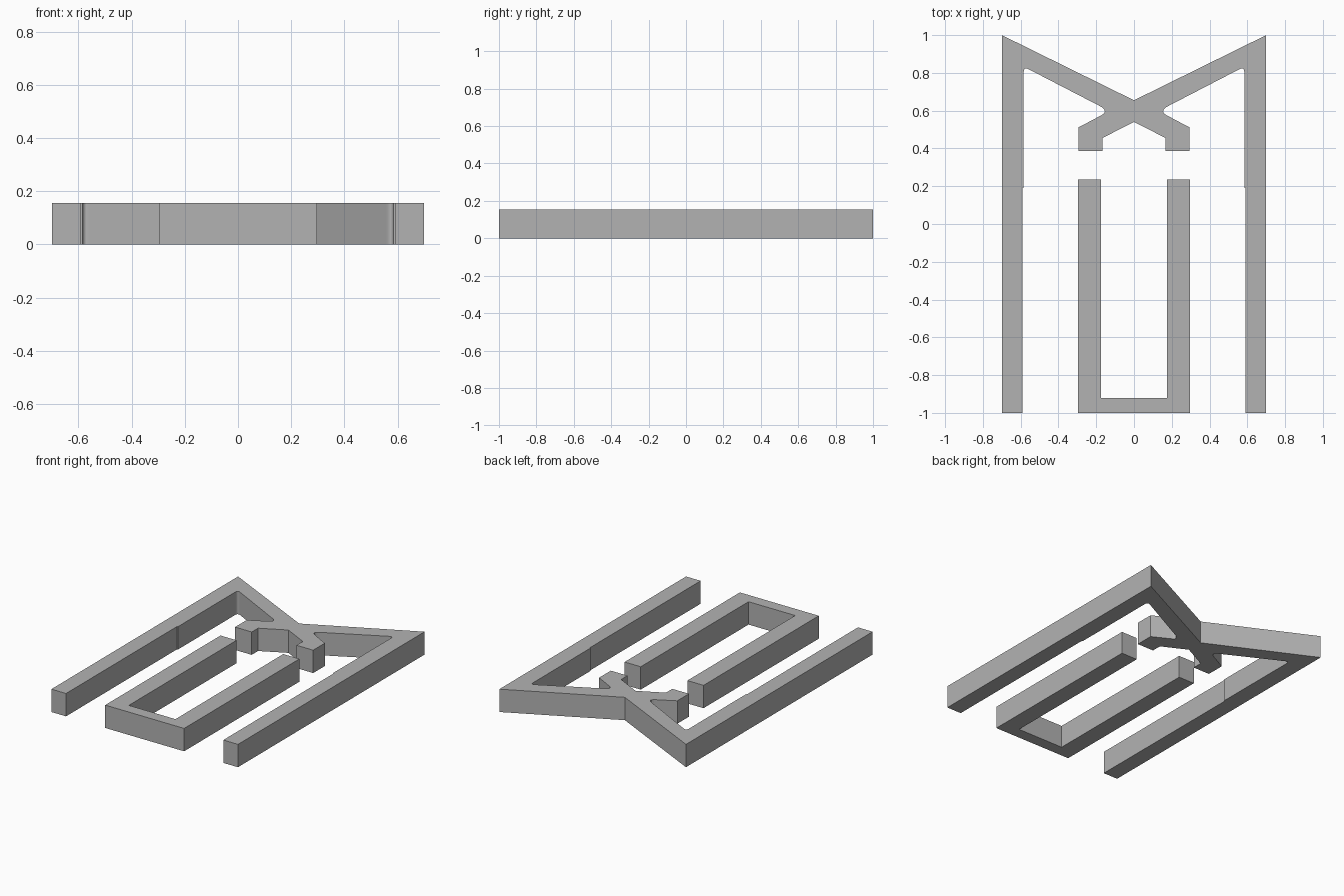
import bpy
import bmesh
from mathutils import Vector

HEIGHT = 0.155

cube = bpy.data.objects.get("Cube")
if cube:
    bpy.data.objects.remove(cube, do_unlink=True)

# Single plain grey
grey = bpy.data.materials.new("plain_grey")
grey.use_nodes = True
grey.diffuse_color = (0.45, 0.45, 0.45, 1)
grey.node_tree.nodes["Principled BSDF"].inputs["Base Color"].default_value = grey.diffuse_color


def rounded(points, steps=6):
    """Replace each corner given as (x, y, cut) by a smooth arc."""
    result = []
    for i, (x, y, *cut) in enumerate(points):
        corner = Vector((x, y))
        if not cut:
            result.append(corner)
            continue
        before = Vector(points[i - 1][:2])
        after = Vector(points[i + 1][:2])
        start = corner + (before - corner).normalized() * cut[0]
        end = corner + (after - corner).normalized() * cut[0]
        for s in range(steps + 1):
            t = s / steps
            result.append(start.lerp(corner, t).lerp(corner.lerp(end, t), t))
    return result


def symmetric_bar(name, half):
    """Extrude an outline made from its +x half and the mirror image."""
    right = rounded(half)
    left = [Vector((-p.x, p.y)) for p in reversed(right) if p.x > 0]
    bm = bmesh.new()
    base = bm.faces.new([bm.verts.new((p.x, p.y, 0)) for p in right + left])
    top = bmesh.ops.extrude_face_region(bm, geom=[base], use_keep_orig=True)["geom"]
    bmesh.ops.translate(bm, vec=(0, 0, HEIGHT),
                        verts=[v for v in top if isinstance(v, bmesh.types.BMVert)])
    bmesh.ops.recalc_face_normals(bm, faces=bm.faces)
    mesh = bpy.data.meshes.new(name)
    bm.to_mesh(mesh)
    bm.free()
    mesh.materials.append(grey)
    obj = bpy.data.objects.new(name, mesh)
    bpy.context.collection.objects.link(obj)
    return obj


# Outer legs joined by crossing diagonals with two short feet
symmetric_bar("outer_frame", [
    (0, 0.655), (0.70, 1.0), (0.70, -1.0), (0.59, -1.0),
    (0.59, 0.19), (0.584, 0.19), (0.584, 0.833, 0.03),
    (0.13, 0.598, 0.055), (0.293, 0.512), (0.293, 0.387),
    (0.168, 0.387), (0.168, 0.455), (0, 0.54)])

# Inner U-shaped bar
symmetric_bar("inner_channel", [
    (0.296, -1.0), (0.296, 0.235), (0.175, 0.235), (0.175, -0.92)])
